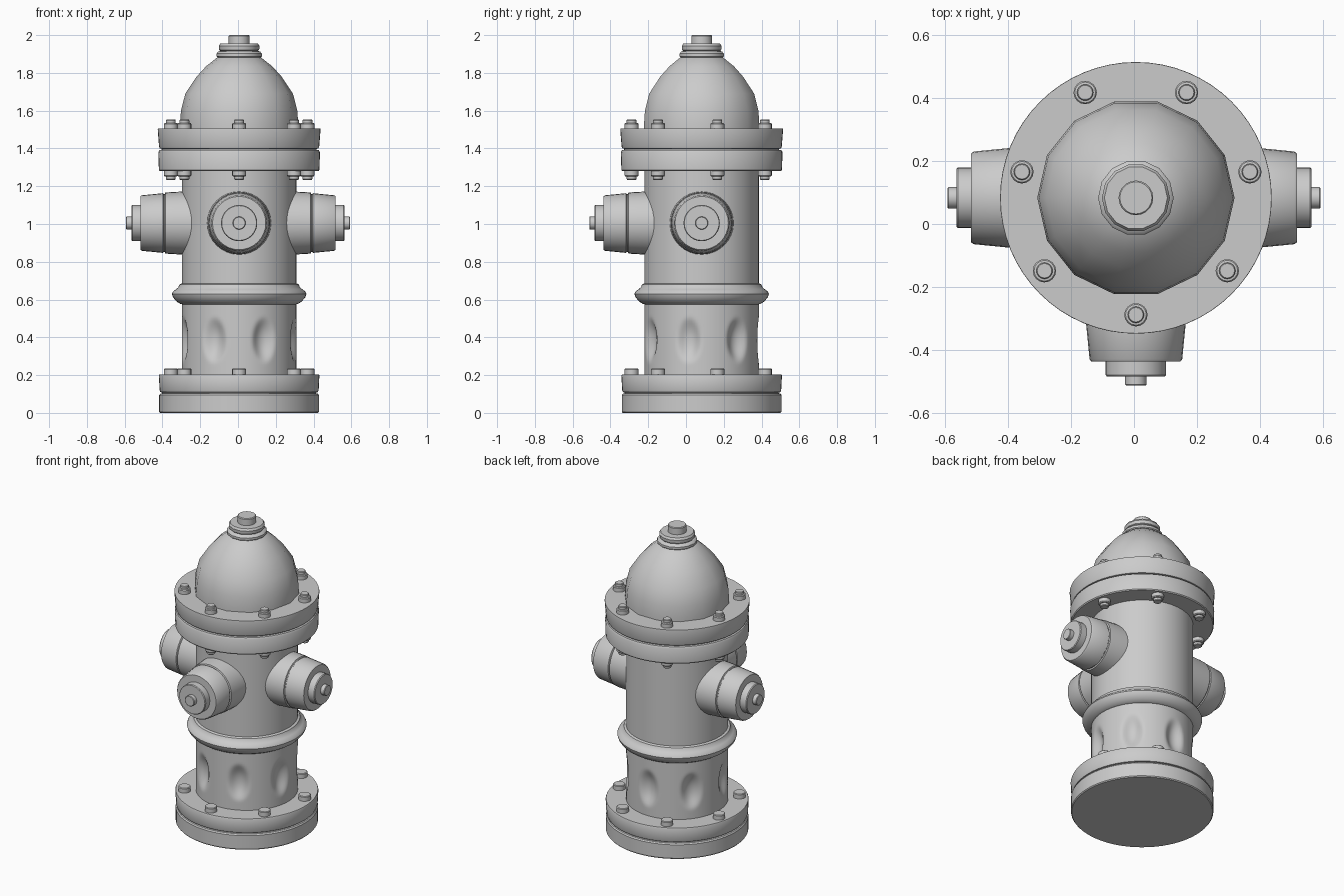
import bpy, math
from mathutils import Matrix, Vector

if "Cube" in bpy.data.objects:
    bpy.data.objects.remove(bpy.data.objects["Cube"])

CX, CY = 0.006, 0.083      # hydrant axis
BOLTS = 7
NOZZLE_Z = 1.005


def finish(me, name, matrix, angle=35):
    ob = bpy.data.objects.new(name, me)
    bpy.context.collection.objects.link(ob)
    me.transform(matrix)
    me.update()
    bpy.ops.object.select_all(action='DESELECT')
    ob.select_set(True)
    bpy.context.view_layer.objects.active = ob
    bpy.ops.object.shade_smooth_by_angle(angle=math.radians(angle))
    return ob


def lathe(name, profile, segs, matrix=None, start=0.0, shape=None):
    """Revolve a bottom-to-top (radius, z) profile and cap both ends."""
    verts, faces = [], []
    for r, z in profile:
        for i in range(segs):
            a = start + 2 * math.pi * i / segs
            rr = shape(r, a, z) if shape else r
            verts.append((rr * math.cos(a), rr * math.sin(a), z))
    for k in range(len(profile) - 1):
        for i in range(segs):
            j = (i + 1) % segs
            faces.append((k * segs + i, k * segs + j,
                          (k + 1) * segs + j, (k + 1) * segs + i))
    faces.append(tuple(reversed(range(segs))))
    top = (len(profile) - 1) * segs
    faces.append(tuple(range(top, top + segs)))
    me = bpy.data.meshes.new(name)
    me.from_pydata(verts, [], faces)
    return finish(me, name, matrix or Matrix.Translation((CX, CY, 0)))


def dimple(r, a, z):
    """Press seven soft oval hollows into the lower barrel, between the bolts."""
    step = 2 * math.pi / BOLTS
    da = (a - math.pi / 2 + step / 2) % step - step / 2
    d = (da * 0.303 / 0.072) ** 2 + ((z - 0.385) / 0.128) ** 2
    if d >= 1:
        return r
    t = 1 - d
    return r - 0.034 * t * t * (3 - 2 * t) ** 0.5


# Two-layer base and two-layer upper flange
lathe("base_flange", [(0.418, 0), (0.423, 0.006), (0.423, 0.094), (0.417, 0.102),
                      (0.408, 0.104), (0.408, 0.108), (0.417, 0.11), (0.421, 0.12),
                      (0.425, 0.198), (0.422, 0.204)], 64)
lathe("top_flange", [(0.420, 1.28), (0.425, 1.286), (0.428, 1.38), (0.422, 1.391),
                     (0.410, 1.393), (0.410, 1.398), (0.420, 1.40), (0.424, 1.41),
                     (0.431, 1.50), (0.430, 1.505)], 64)

# Barrel: dimpled lower part, rounded collar, plain upper part
rows = 28
lathe("lower_barrel", [(0.303, 0.2 + 0.38 * i / rows) for i in range(rows + 1)],
      140, shape=dimple)
lathe("collar", [(0.30, 0.574), (0.313, 0.578), (0.332, 0.590), (0.350, 0.612),
                 (0.356, 0.630), (0.350, 0.643), (0.335, 0.654), (0.322, 0.665),
                 (0.316, 0.680), (0.303, 0.686)], 64)
lathe("upper_barrel", [(0.303, 0.58), (0.303, 1.29)], 64)

# Faceted dome with stepped cap and operating nut
lathe("dome", [(0.313, 1.50), (0.313, 1.53), (0.308, 1.60), (0.285, 1.69),
               (0.225, 1.78), (0.175, 1.835), (0.112, 1.885), (0.09, 1.89)], 14)
lathe("dome_cap", [(0.112, 1.88), (0.120, 1.888), (0.120, 1.902), (0.112, 1.912),
                   (0.100, 1.916), (0.106, 1.922), (0.108, 1.942),
                   (0.100, 1.955)], 14)
lathe("operating_nut", [(0.055, 1.95), (0.055, 1.995), (0.051, 2.0)], 20)

# Bolt rings
for i in range(BOLTS):
    a = -math.pi / 2 + 2 * math.pi * i / BOLTS
    x, y = CX + 0.371 * math.cos(a), CY + 0.371 * math.sin(a)
    stepped = [(0.037, -0.01), (0.037, 0.025), (0.033, 0.030), (0.026, 0.031),
               (0.026, 0.044), (0.023, 0.048)]
    lathe(f"top_bolt_{i}", stepped, 16, Matrix.Translation((x, y, 1.505)))
    lathe(f"under_bolt_{i}", stepped, 16,
          Matrix.Translation((x, y, 1.282)) @ Matrix.Rotation(math.pi, 4, 'X'))
    lathe(f"base_bolt_{i}", [(0.037, -0.01), (0.037, 0.027), (0.033, 0.031)], 16,
          Matrix.Translation((x, y, 0.204)))

# Three hose nozzles: tapered body, groove, cap disc and nut
nozzle = [(0.172, 0.20), (0.163, 0.37), (0.161, 0.388), (0.153, 0.391), (0.153, 0.396),
          (0.158, 0.400), (0.157, 0.410), (0.147, 0.512), (0.141, 0.520),
          (0.096, 0.520), (0.096, 0.562), (0.092, 0.567), (0.034, 0.567),
          (0.034, 0.592), (0.031, 0.595)]
for name, d, origin in (("left_nozzle", (-1, 0, 0), (0.003, CY, NOZZLE_Z)),
                        ("right_nozzle", (1, 0, 0), (-0.003, CY, NOZZLE_Z)),
                        ("front_nozzle", (0, -1, 0), (CX, CY, NOZZLE_Z))):
    rot = Vector(d).to_track_quat('Z', 'Y').to_matrix().to_4x4()
    lathe(name, nozzle, 32, Matrix.Translation(origin) @ rot)
